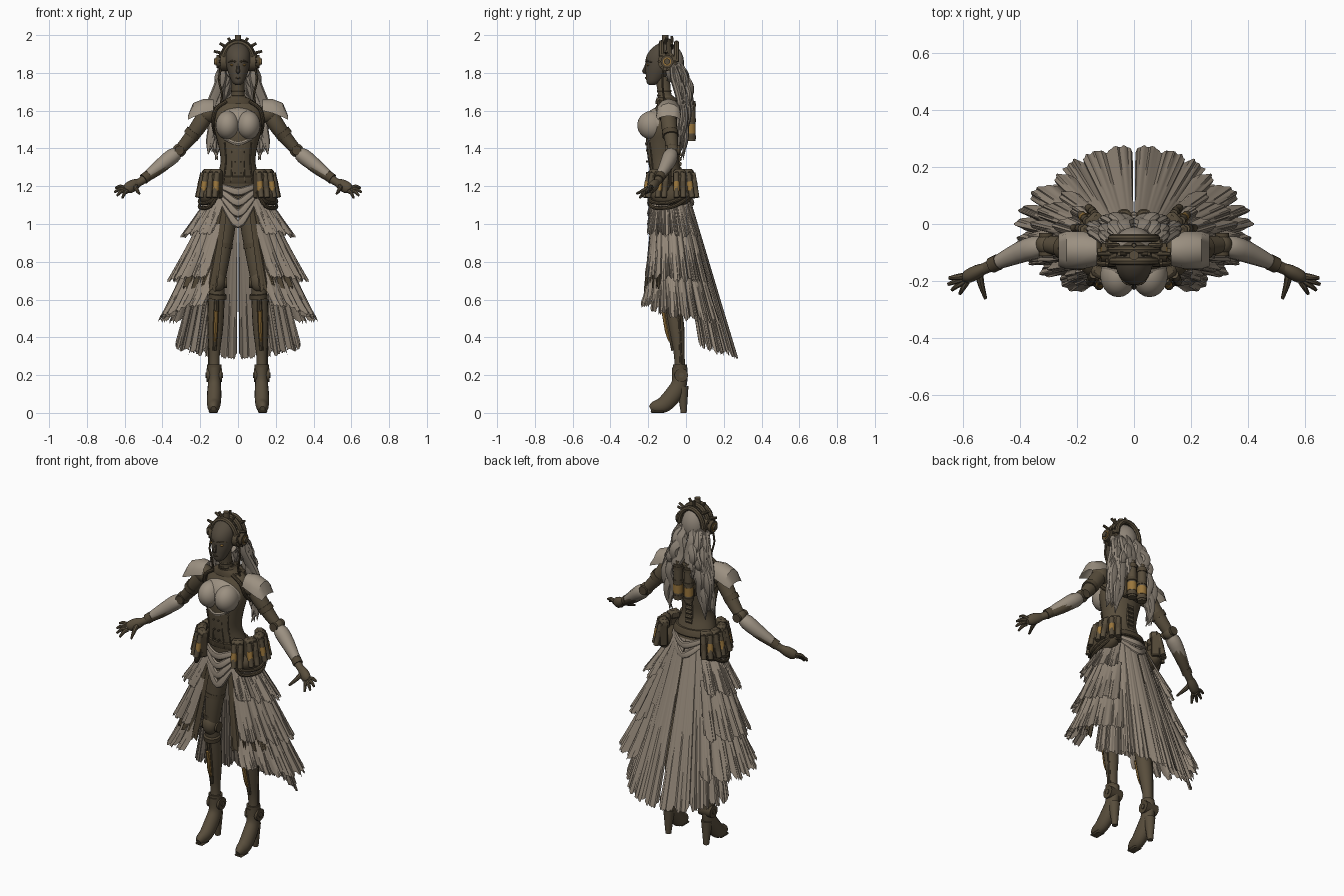
import bpy, bmesh, math, random
from mathutils import Vector, Matrix
random.seed(4)

def mat(name, r, g, b):
    m = bpy.data.materials.new(name)
    m.diffuse_color = (r, g, b, 1)
    return m

METAL = mat("dark_bronze", .098, .075, .045)
FACE = mat("mask_metal", .085, .068, .047)
LEATHER = mat("brown_leather", .08, .06, .035)
CLOTH = mat("pale_cloth", .29, .24, .187)
PLATE = mat("pale_plate", .33, .28, .22)
HAIR = mat("ash_hair", .27, .23, .185)
GOLD = mat("amber_brass", .32, .18, .045)

def make(name, bm, m, mirror=False):
    bmesh.ops.recalc_face_normals(bm, faces=bm.faces)
    me = bpy.data.meshes.new(name)
    bm.to_mesh(me)
    bm.free()
    me.materials.append(m)
    ob = bpy.data.objects.new(name, me)
    bpy.context.collection.objects.link(ob)
    if mirror:
        ob.modifiers.new("mirror", 'MIRROR').use_mirror_merge = False
    return ob

def spline(P, k):
    # Catmull-Rom through tuples of any length
    out = []
    for i in range(len(P) - 1):
        a, b, c, d = P[max(i - 1, 0)], P[i], P[i + 1], P[min(i + 2, len(P) - 1)]
        for j in range(k):
            t = j / k
            out.append([.5 * (2*q + (r - p)*t + (2*p - 5*q + 4*r - s)*t*t + (3*q - p - 3*r + s)*t**3)
                        for p, q, r, s in zip(a, b, c, d)])
    return out + [list(P[-1])]

def skin(rings, closed=True, cap=True):
    bm = bmesh.new()
    R = [[bm.verts.new(p) for p in ring] for ring in rings]
    n = len(R[0])
    for a, b in zip(R, R[1:]):
        for i in range(n if closed else n - 1):
            j = (i + 1) % n
            bm.faces.new((a[i], a[j], b[j], b[i]))
    if cap:
        bm.faces.new(R[0])
        bm.faces.new(R[-1])
    return bm

def loft(name, rows, m, n=28, k=4):
    # rows: z, centre y, half width, half depth
    rings = [[(rx * math.cos(i*math.tau/n), cy + ry * math.sin(i*math.tau/n), z) for i in range(n)]
             for z, cy, rx, ry in spline(rows, k)]
    return make(name, skin(rings), m)

def tube(name, pts, m, mirror=True, n=12, k=4, flat=1.0):
    # pts: x, y, z, radius
    P = spline(pts, k)
    V = [Vector(p[:3]) for p in P]
    d = (V[-1] - V[0]).normalized()
    ref = Vector((1, 0, 0)) if abs(d.y) > .6 else Vector((0, 1, 0))
    rings = []
    for i, p in enumerate(P):
        t = (V[min(i + 1, len(V) - 1)] - V[max(i - 1, 0)]).normalized()
        u = t.cross(ref).normalized()
        v = u.cross(t)
        r = max(p[3], .001)
        rings.append([V[i] + u*(r*math.cos(a*math.tau/n)) + v*(r*flat*math.sin(a*math.tau/n)) for a in range(n)])
    return make(name, skin(rings), m, mirror)

def rod(name, p, q, r, m, mirror=True, r2=None, n=14):
    return tube(name, [(*p, r), (*q, r if r2 is None else r2)], m, mirror, n, 1)

def ball(name, c, s, m, mirror=True, keep=None, n=20):
    bm = bmesh.new()
    bmesh.ops.create_uvsphere(bm, u_segments=n, v_segments=n * 2 // 3, radius=1,
                              matrix=Matrix.Translation(c) @ Matrix.Diagonal((*s, 1)))
    if keep:
        bmesh.ops.delete(bm, geom=[f for f in bm.faces if not keep(f.calc_center_median())], context='FACES')
    return make(name, bm, m, mirror)

def box(name, c, d, m, mirror=True, turn=0, bevel=.006):
    bm = bmesh.new()
    bmesh.ops.create_cube(bm, size=1, matrix=Matrix.Translation(c) @ Matrix.Rotation(turn, 4, 'Z') @ Matrix.Diagonal((*d, 1)))
    bmesh.ops.bevel(bm, geom=bm.edges[:], offset=bevel, segments=1, affect='EDGES')
    return make(name, bm, m, mirror)

# Torso, bust plate and corset
torso = loft("torso", [(1.06, -.09, .06, .05), (1.12, -.088, .11, .08), (1.19, -.088, .125, .088), (1.25, -.1, .112, .085),
    (1.33, -.118, .092, .082), (1.42, -.12, .105, .09), (1.5, -.115, .125, .095), (1.58, -.1, .125, .08),
    (1.63, -.095, .11, .06), (1.66, -.1, .06, .048), (1.68, -.11, .04, .04)], METAL)
ball("bust_plate", (.055, -.18, 1.523), (.064, .078, .076), PLATE)
ball("chest_plate", (0, -.145, 1.53), (.118, .075, .088), PLATE, False, lambda c: c.y < -.12)
tube("bust_trim", [(-.07, -.19, 1.452, .008), (0, -.205, 1.425, .012), (.07, -.19, 1.452, .008)], PLATE, False, 8, 3)
for x in (.03, .065):
    tube("corset_seam", [(x*1.2, -.19 + x*.3, 1.22, .004), (x, -.203 + x*.35, 1.33, .004), (x*1.1, -.212 + x*.3, 1.43, .004)], METAL, n=6)
for z in (1.27, 1.33, 1.39):
    rod("corset_stud", (.015, -.195, z), (.015, -.213, z), .005, METAL, n=8)
loft("collar", [(1.635, -.1, .085, .062), (1.655, -.1, .08, .06), (1.67, -.105, .05, .05)], LEATHER, k=1)
tube("chest_strap", [(.06, -.14, 1.65, .01), (.115, -.14, 1.61, .01), (.132, -.12, 1.54, .01), (.12, -.05, 1.48, .01)], LEATHER, n=8)

# Neck and masked head
loft("neck", [(1.65, -.105, .042, .042), (1.7, -.115, .034, .036), (1.78, -.125, .034, .04)], METAL, 18)
for z in (1.68, 1.705):
    loft("neck_ring", [(z - .005, -.115, .036, .038), (z, -.115, .038, .04), (z + .005, -.115, .036, .038)], LEATHER, 18, 1)
loft("head", [(1.735, -.18, .012, .014), (1.75, -.172, .03, .036), (1.79, -.155, .048, .058), (1.83, -.142, .06, .072),
    (1.88, -.13, .066, .082), (1.92, -.12, .06, .07), (1.95, -.11, .04, .045), (1.965, -.11, .008, .01)], FACE)
tube("nose", [(0, -.21, 1.85, .005), (0, -.216, 1.825, .008), (0, -.222, 1.807, .01), (0, -.208, 1.797, .004)], FACE, False, 8)
tube("lips", [(-.018, -.203, 1.772, .002), (0, -.211, 1.774, .006), (.018, -.203, 1.772, .002)], LEATHER, False, 8)
ball("eye", (.028, -.2, 1.842), (.015, .008, .006), GOLD, n=10)
tube("brow", [(.01, -.212, 1.857, .004), (.03, -.207, 1.863, .005), (.052, -.18, 1.857, .003)], LEATHER, n=6)

# Headset and spiked crown
rod("ear_disc", (.055, -.1, 1.86), (.092, -.1, 1.86), .05, METAL, n=20)
rod("ear_hub", (.09, -.1, 1.86), (.115, -.1, 1.86), .034, LEATHER, n=16)
rod("ear_cap", (.11, -.1, 1.86), (.128, -.1, 1.86), .016, METAL)
rod("ear_lamp", (.112, -.1, 1.86), (.118, -.1, 1.86), .022, GOLD)
for i in range(8):
    a = i * math.tau / 8
    y, z = math.cos(a), math.sin(a)
    rod("ear_bolt", (.085, -.1 + .042*y, 1.86 + .042*z), (.1, -.1 + .042*y, 1.86 + .042*z), .007, LEATHER, n=6)
for y, r in ((-.13, .1), (-.09, .108), (-.05, .098)):
    tube("crown_band", [(.8*r*math.cos(a*math.pi/8), y, 1.86 + r*math.sin(a*math.pi/8), .014) for a in range(9)], METAL, False, 8, 2)
for i in range(7):
    a = math.radians(24 + 22*i)
    c, s = math.cos(a), math.sin(a)
    y = -.105 + .03 * (i % 2)
    rod("crown_spike", (.08*c, y, 1.86 + .1*s), (.14*c, y, 1.86 + .135*s), .009, METAL, False, .007, 8)
rod("crown_knob", (0, -.11, 1.95), (0, -.11, 2.0), .017, METAL, False)
tube("ear_cable", [(.09, -.12, 1.83, .006), (.1, -.125, 1.76, .006), (.085, -.12, 1.69, .006), (.09, -.11, 1.64, .006)], LEATHER, n=6)

# Hair: cap and long wavy locks
ball("hair_cap", (0, -.085, 1.85), (.074, .075, .1), HAIR, False, lambda c: c.y > -.1)
for i in range(15):
    f = i / 14
    x0, x1 = .01 + .062*f, .03 + .105*f + random.uniform(-.008, .008)
    end = random.uniform(1.33, 1.42) if f > .45 else random.uniform(1.5, 1.62)
    y0, dy = -.025 - .05*f, random.uniform(-.012, .012)
    pts = [(x0*.8, y0 - .02, 1.92, .01), (x0 + .012, y0, 1.84, .02)]
    for j in range(1, 8):
        t = j / 7
        w = .011 * math.sin(j*1.7 + i*1.1)
        pts.append((x0 + (x1 - x0)*min(1, t*1.5) + .012 + w, y0 + (.05 + dy)*math.sin(t*2.5) + w*.6,
                    1.84 + (end - 1.84)*t, .026*(1 - t**5) + .002))
    tube("hair_lock", pts, HAIR, n=8, k=3, flat=.6)

# Back canisters
box("back_frame", (0, -.012, 1.55), (.12, .05, .17), LEATHER, False)
rod("back_canister", (.035, .025, 1.44), (.035, .025, 1.65), .025, METAL)
for z in (1.46, 1.55, 1.63):
    rod("canister_band", (.035, .025, z - .009), (.035, .025, z + .009), .029, LEATHER)
rod("canister_glow", (.035, .025, 1.48), (.035, .025, 1.53), .027, GOLD)
rod("canister_cap", (.035, .025, 1.65), (.035, .025, 1.67), .016, LEATHER)
for i in range(8):
    rod("spine_bead", (-.02, -.035, 1.24 + i*.026), (.02, -.035, 1.24 + i*.026), .013, METAL, False, n=8)

# Arms with angular shoulder plates
ball("shoulder_joint", (.16, -.092, 1.585), (.05, .05, .05), METAL)
arcs = [[(x, -.092 + d*math.cos(a*math.pi/6), z + h*math.sin(a*math.pi/6)) for a in range(7)]
        for x, z, h, d in ((.13, 1.6, .06, .055), (.18, 1.588, .075, .066), (.238, 1.565, .075, .066), (.266, 1.552, .02, .056))]
make("shoulder_plate", skin(arcs, False, False), PLATE, True)
tube("upper_arm", [(.155, -.092, 1.6, .04), (.2, -.09, 1.53, .043), (.25, -.08, 1.46, .037), (.305, -.072, 1.395, .03)], METAL)
rod("arm_band", (.232, -.085, 1.49), (.25, -.082, 1.465), .043, LEATHER)
ball("elbow_joint", (.31, -.072, 1.39), (.036, .036, .036), METAL)
rod("elbow_disc", (.31, -.112, 1.39), (.31, -.032, 1.39), .025, LEATHER)
tube("forearm", [(.31, -.072, 1.39, .03), (.4, -.1, 1.31, .034), (.5, -.145, 1.235, .022), (.54, -.163, 1.212, .02)], METAL)
tube("forearm_guard", [(.315, -.078, 1.375, .03), (.345, -.082, 1.36, .041), (.4, -.1, 1.317, .038), (.475, -.133, 1.26, .026)], PLATE, n=10, k=2)
rod("wrist_cuff", (.475, -.133, 1.257), (.5, -.145, 1.238), .028, LEATHER)
tube("palm", [(.52, -.152, 1.222, .02), (.55, -.167, 1.207, .03), (.58, -.183, 1.19, .03), (.595, -.19, 1.18, .02)], METAL, flat=.8)
for tip in ((.65, -.19, 1.19), (.653, -.212, 1.168), (.64, -.232, 1.15), (.612, -.245, 1.138)):
    b = Vector(tip) * .35 + Vector((.575, -.18, 1.192)) * .65
    mid = (b + Vector(tip)) / 2 + Vector((0, 0, .008))
    tube("finger", [(*b, .012), (*mid, .01), (*tip, .006)], METAL, n=8, k=3)
tube("thumb", [(.545, -.17, 1.205, .015), (.538, -.21, 1.185, .012), (.522, -.262, 1.16, .006)], METAL, n=8)

# Legs
tube("thigh", [(.065, -.085, 1.13, .064), (.072, -.088, 1.0, .06), (.09, -.095, .84, .05), (.108, -.095, .7, .04)], METAL, n=16)
tube("shin", [(.11, -.09, .7, .038), (.115, -.07, .58, .043), (.12, -.05, .45, .041), (.125, -.035, .3, .028), (.125, -.033, .18, .03)], METAL, n=16)
rod("thigh_band", (.084, -.093, .9), (.087, -.094, .875), .057, LEATHER)
ball("knee_guard", (.11, -.105, .7), (.044, .042, .06), METAL)
rod("knee_disc", (.058, -.092, .69), (.162, -.092, .69), .03, LEATHER)
for z, r in ((.77, .05), (.63, .047)):
    rod("knee_band", (.107, -.092, z), (.109, -.088, z - .025), r, LEATHER)
tube("shin_plate", [(.113, -.115, .6, .012), (.117, -.097, .5, .014), (.124, -.068, .33, .01)], LEATHER, n=8)
tube("shin_lamp", [(.115, -.119, .54, .011), (.12, -.1, .43, .011), (.122, -.085, .38, .007)], GOLD, n=8, k=2)
rod("calf_piston", (.155, -.04, .6), (.15, -.025, .24), .008, LEATHER, n=8)

# High-heeled boots
tube("boot", [(.13, -.188, .02, .014), (.13, -.165, .03, .027), (.128, -.115, .046, .036), (.126, -.065, .1, .038),
    (.125, -.035, .16, .034), (.125, -.033, .24, .035)], METAL, n=16, flat=1.2)
box("boot_sole", (.13, -.152, .007), (.05, .07, .014), LEATHER)
rod("boot_heel", (.125, -.012, 0), (.125, -.018, .14), .016, METAL, r2=.032)
rod("ankle_disc", (.085, -.025, .2), (.166, -.025, .2), .036, LEATHER, n=16)
rod("ankle_hub", (.08, -.025, .2), (.171, -.025, .2), .014, METAL, n=10)
rod("boot_cuff", (.125, -.033, .235), (.125, -.033, .255), .038, LEATHER)

# Tiered skirt: each tier is a pleated open sheet; angle 0 is the back
def tier(name, a0, a1, top, hem, rise, pleats, amp, m, rows=9):
    # top and hem: z, centre y, half width, half depth
    cols = int((a1 - a0) * 1.1)
    rag = [random.uniform(-.01, .01) for _ in range(cols + 1)]
    grid = []
    for r in range(rows + 1):
        t = r / rows
        ring = []
        for c in range(cols + 1):
            f = c / cols
            a = math.radians(a0 + (a1 - a0)*f)
            z, cy, rx, ry = (p + (q - p)*t for p, q in zip(top, hem))
            big = abs(math.sin((pleats*f + .18*math.sin(f*17))*math.pi)) ** .7
            small = math.sin(pleats*f*19 + 2*math.sin(f*9))
            g = 1 + amp*(.2 + .8*t)*(big - .8) + .012*t*small
            z += t*t*(rise*f*f + rag[c] + .03*(1 - big))
            ring.append((rx*g*math.sin(a), cy + ry*g*math.cos(a), z))
        grid.append(ring)
    return make(name, skin(grid, False, False), m, True)

W = (1.2, -.085, .122, .088)
tier("skirt_back_panel", .8, 44, W, (.29, .0, .365, .27), .03, 3, .1, CLOTH, 14)
tier("skirt_under_layer", 32, 72, W, (.31, -.01, .35, .25), .05, 4, .1, CLOTH, 14)
tier("skirt_low_tier", 34, 154, (.8, -.05, .27, .16), (.475, -.02, .41, .245), .1, 8, .14, CLOTH)
tier("skirt_mid_tier", 36, 154, (1.0, -.065, .21, .13), (.69, -.04, .365, .2), .03, 7, .14, CLOTH)
tier("skirt_high_tier", 38, 154, W, (.93, -.06, .295, .165), .02, 6, .14, CLOTH)
tier("skirt_dark_lining", 118, 160, W, (.66, -.05, .33, .185), -.02, 4, .12, LEATHER)
tier("skirt_inner_lining", 40, 145, W, (.56, -.03, .33, .205), .06, 8, .08, CLOTH)

# Draped cloth over the hips
for i in range(4):
    z, d = 1.21 - .012*i, .04 + .045*i
    tube("front_drape", [(-.11, -.14, z, .012), (-.06, -.178, z - d*.55, .018), (0, -.193, z - d, .022),
        (.06, -.178, z - d*.55, .018), (.11, -.14, z, .012)], CLOTH, False, 8, 4, .6)
    if i < 2:
        tube("back_drape", [(-.11, -.04, z, .012), (0, .022 + .01*i, z - d, .02), (.11, -.04, z, .012)], CLOTH, False, 8, 5, .6)

# Belt, pouches, canisters and hanging cords
loft("belt", [(1.215, -.09, .128, .095), (1.22, -.09, .132, .098), (1.25, -.095, .124, .096), (1.255, -.095, .118, .09)], LEATHER, k=1)
ball("hip_bag", (.15, -.075, 1.15), (.055, .11, .06), LEATHER)
for x, y, a in ((.12, -.175, .5), (.165, -.115, 1.1), (.172, -.035, 1.65), (.145, .015, 2.4)):
    n = Vector((math.sin(a), -math.cos(a), 0))
    side = Vector((n.y, -n.x, 0))
    c = Vector((x, y, 1.2))
    box("pouch", c, (.066, .048, .13), LEATHER, turn=a)
    box("pouch_flap", c - n*.008 + Vector((0, 0, .065)), (.066, .05, .05), METAL, turn=a, bevel=.012)
    for k in (-1, 1):
        p = c + n*.026 + side*.018*k
        lean = n * .014
        rod("pouch_vial", p + lean - Vector((0, 0, .06)), p - lean + Vector((0, 0, .07)), .015, METAL, n=10)
        rod("vial_glow", p + lean*.3 - Vector((0, 0, .024)), p - lean*.3 + Vector((0, 0, .024)), .0165, GOLD if k > 0 else LEATHER, n=10)
for d in (0, .025):
    tube("hanging_cord", [(.1, -.195, 1.17, .009), (.145, -.185, 1.12 - d, .01), (.195, -.11, 1.11 - d, .01),
        (.2, -.04, 1.13 - d, .01), (.16, .035, 1.16, .009)], LEATHER, n=8)

# Smooth shading with crisp edges
bpy.ops.object.select_all(action='SELECT')
bpy.context.view_layer.objects.active = torso
bpy.ops.object.shade_smooth_by_angle(angle=math.radians(38))
